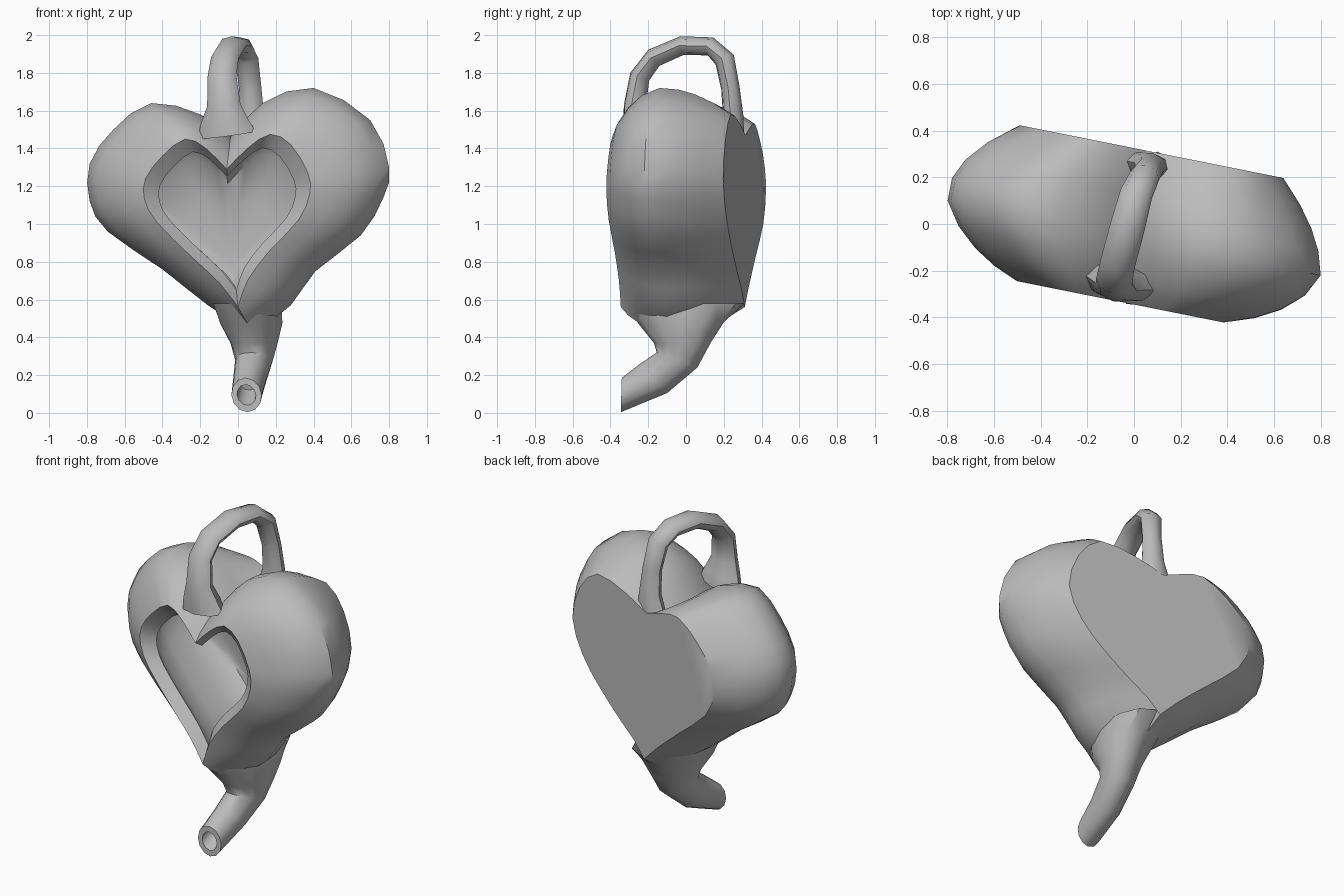
import bpy, bmesh, math
from mathutils import Vector

if "Cube" in bpy.data.objects:
    bpy.data.objects.remove(bpy.data.objects["Cube"])

clay = bpy.data.materials.new("grey clay")
clay.diffuse_color = (0.5, 0.5, 0.5, 1)
clay.use_nodes = True
clay.node_tree.nodes["Principled BSDF"].inputs["Base Color"].default_value = clay.diffuse_color
SLOPE = -0.2  # the body is turned a little about the vertical axis


def loft(name, rings, cap_start=False, cap_end=False, angle=40):
    """Skin a row of closed rings with equal point counts."""
    bm = bmesh.new()
    loops = [[bm.verts.new(p) for p in r] for r in rings]
    for a, b in zip(loops, loops[1:]):
        n = len(a)
        for i in range(n):
            bm.faces.new((a[i], a[(i + 1) % n], b[(i + 1) % n], b[i]))
    if cap_start:
        bm.faces.new(loops[0])
    if cap_end:
        bm.faces.new(loops[-1])
    bmesh.ops.recalc_face_normals(bm, faces=bm.faces)
    me = bpy.data.meshes.new(name)
    bm.to_mesh(me)
    bm.free()
    me.materials.append(clay)
    ob = bpy.data.objects.new(name, me)
    bpy.context.collection.objects.link(ob)
    bpy.ops.object.select_all(action='DESELECT')
    ob.select_set(True)
    bpy.context.view_layer.objects.active = ob
    bpy.ops.object.shade_smooth_by_angle(angle=math.radians(angle))
    return ob


def refine(pts, corners):
    """Add a curved midpoint to every side, keeping the corners sharp."""
    n, out = len(pts), []
    p = [Vector(q) for q in pts]
    for i in range(n):
        a, b = p[i], p[(i + 1) % n]
        before = a * 2 - b if i in corners else p[i - 1]
        after = b * 2 - a if (i + 1) % n in corners else p[(i + 2) % n]
        out += [a, (a + b) * 0.5625 - (before + after) * 0.0625]
    return out


# Heart outlines (x, z): notch, left lobe, tip, right lobe
front = [(-.06, 1.29), (-.17, 1.40), (-.28, 1.45), (-.40, 1.36), (-.49, 1.24), (-.495, 1.13),
         (-.43, 1.01), (-.25, .83), (-.10, .69), (0, .56), (.05, .70), (.16, .85),
         (.32, 1.02), (.38, 1.16), (.37, 1.27), (.28, 1.42), (.17, 1.475), (.05, 1.40)]
middle = [(-.04, 1.46), (-.20, 1.58), (-.46, 1.64), (-.66, 1.50), (-.785, 1.32), (-.785, 1.12),
          (-.69, .96), (-.40, .76), (-.16, .57), (.08, .42), (.28, .57), (.41, .75),
          (.65, .94), (.77, 1.14), (.80, 1.30), (.70, 1.55), (.40, 1.72), (.13, 1.64)]
back = [(.05, 1.47), (-.07, 1.51), (-.20, 1.53), (-.35, 1.43), (-.46, 1.30), (-.49, 1.17),
        (-.42, 1.0), (-.20, .81), (-.04, .67), (.07, .56), (.15, .65), (.25, .73),
        (.42, .88), (.56, 1.04), (.64, 1.24), (.58, 1.45), (.44, 1.58), (.22, 1.54)]
front, middle, back = (refine(h, (0, 9)) for h in (front, middle, back))


def section(a, b, t, depth):
    return [(x, depth + SLOPE * x, z) for x, z in (p.lerp(q, t) for p, q in zip(a, b))]


def scaled(s, cx, cz, depth):
    return [(cx + (p.x - cx) * s, depth + SLOPE * (cx + (p.x - cx) * s), cz + (p.y - cz) * s)
            for p in front]


# Heart body: hollow bowl, sloping rim, rounded shell and flat back
bowl = [scaled(s, -.03, .78, d) for s, d in
        ((.12, .24), (.5, .23), (.85, .18), (1.05, .06), (1.1, -.08), (1.02, -.2))]
rim = [scaled(.82, -.05, 1.07, -.28)]
shell = [section(front, middle, t, d) for t, d in
         ((0, -.345), (.32, -.30), (.60, -.24), (.84, -.16), (1, -.06))]
shell += [section(middle, back, t, d) for t, d in ((.06, .04), (.24, .13), (.55, .225), (1, .325))]
loft("heart_body", bowl + rim + shell, True, True)

# Spout: (front point, back point, half width) for each ring, turning forward to the mouth
spout = [((0, -.32, .58), (.10, .31, .58), .18), ((.03, -.25, .47), (.11, .20, .48), .165),
         ((.06, -.17, .37), (.11, .13, .37), .125), ((.07, -.155, .32), (.10, .06, .24), .10),
         ((.055, -.25, .255), (.07, -.10, .105), .088), ((.04, -.34, .185), (.05, -.345, .004), .08),
         ((.04, -.34, .15), (.05, -.345, .04), .05), ((.05, -.24, .20), (.06, -.21, .12), .045)]
SIDES = 12


def spout_ring(f, b, w):
    f, b = Vector(f), Vector(b)
    mid, half = (f + b) / 2, (f - b) / 2
    return [mid + half * math.cos(2 * math.pi * k / SIDES)
            + Vector((w * math.sin(2 * math.pi * k / SIDES), 0, 0)) for k in range(SIDES)]


loft("spout", [spout_ring(*r) for r in spout], False, True)

# Handle: centre, half width across, half thickness, flared at both feet
handle = [((-.06, -.25, 1.47), .16, .08), ((-.07, -.255, 1.54), .13, .08),
          ((-.075, -.27, 1.63), .09, .06), ((-.085, -.245, 1.78), .078, .055),
          ((-.07, -.17, 1.88), .075, .052), ((-.03, -.02, 1.945), .075, .05),
          ((.01, .13, 1.94), .07, .05), ((.045, .205, 1.87), .065, .055),
          ((.065, .235, 1.72), .06, .05), ((.07, .25, 1.57), .07, .055), ((.06, .25, 1.44), .11, .06)]
rings = []
for i, (c, w, t) in enumerate(handle):
    along = Vector(handle[min(i + 1, len(handle) - 1)][0]) - Vector(handle[max(i - 1, 0)][0])
    side = Vector((1, -.2, 0))
    side = (side - along * (side.dot(along) / along.length_squared)).normalized()
    out = side.cross(along).normalized()
    rings.append([Vector(c) + side * w * math.cos(math.pi * k / 4)
                  + out * t * math.sin(math.pi * k / 4) for k in range(8)])
loft("handle", rings, True, True, 50)
